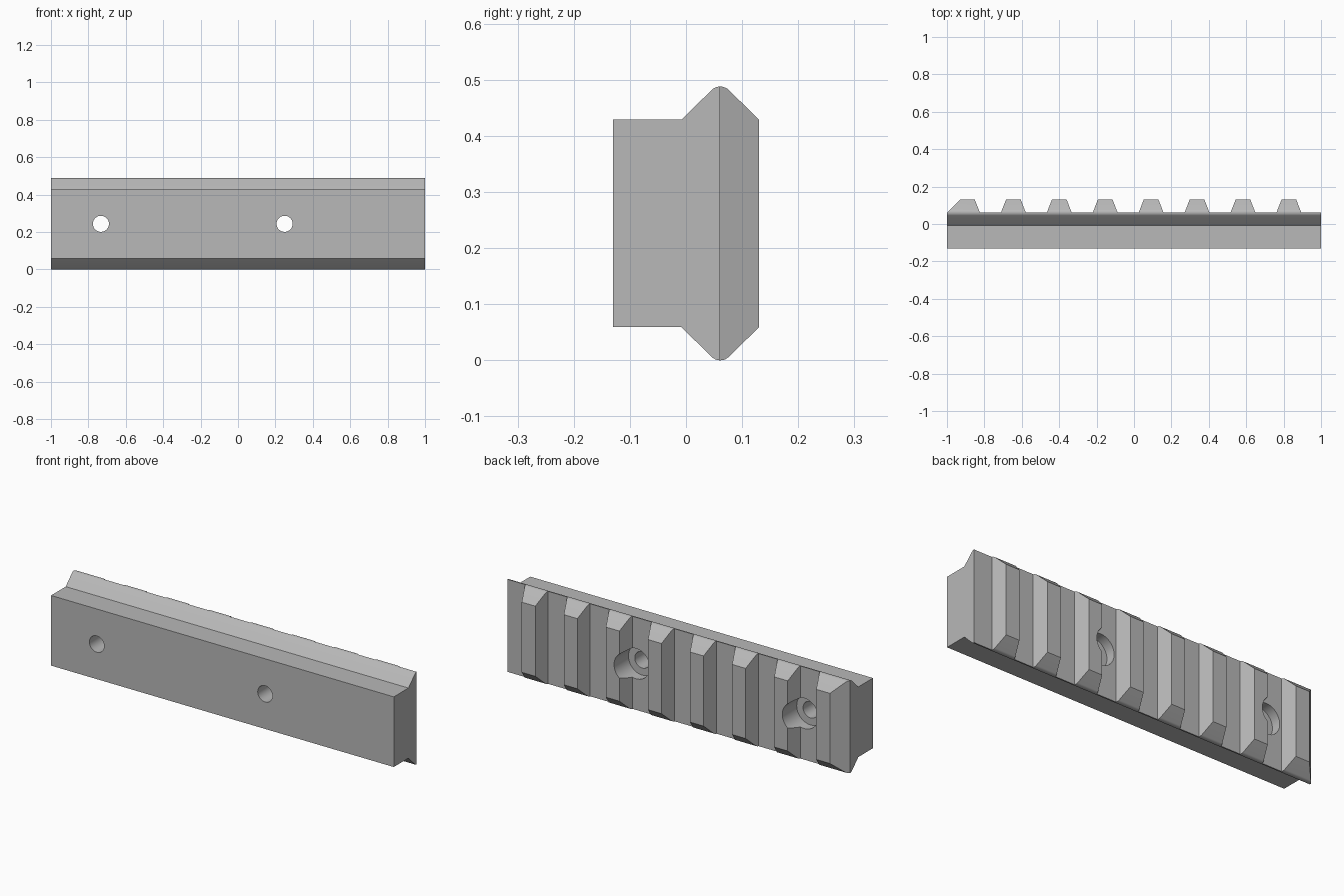
import bpy, bmesh
from math import sin, cos, radians, pi
from mathutils import Matrix, Vector

cube = bpy.data.objects.get("Cube")
if cube:
    bpy.data.objects.remove(cube, do_unlink=True)

HEIGHT, FLOOR, BACK = 0.488, 0.061, 0.13
PITCH, TOOTH, FLANK = 0.2455, 0.133, 0.027

steel = bpy.data.materials.new("plain_grey")
steel.use_nodes = True
grey = (0.48, 0.48, 0.48, 1)
steel.diffuse_color = grey
steel.node_tree.nodes["Principled BSDF"].inputs["Base Color"].default_value = grey


def make_object(name, bm):
    bmesh.ops.recalc_face_normals(bm, faces=bm.faces)
    mesh = bpy.data.meshes.new(name)
    bm.to_mesh(mesh)
    bm.free()
    mesh.materials.append(steel)
    obj = bpy.data.objects.new(name, mesh)
    bpy.context.collection.objects.link(obj)
    return obj


def prism(name, points, direction):
    """Extrude a closed outline along a direction."""
    bm = bmesh.new()
    face = bm.faces.new([bm.verts.new(p) for p in points])
    new = bmesh.ops.extrude_face_region(bm, geom=[face], use_keep_orig=True)["geom"]
    verts = [v for v in new if isinstance(v, bmesh.types.BMVert)]
    bmesh.ops.translate(bm, verts=verts, vec=Vector(direction))
    return make_object(name, bm)


def cylinder(name, x, radius, y0, y1):
    bm = bmesh.new()
    place = Matrix.Translation((x, (y0 + y1) / 2, HEIGHT / 2)) @ Matrix.Rotation(pi / 2, 4, 'X')
    bmesh.ops.create_cone(bm, cap_ends=True, segments=48, radius1=radius,
                          radius2=radius, depth=y1 - y0, matrix=place)
    return make_object(name, bm)


# Rail body: upper half of the cross-section, with a rounded crest, then its mirror
R = 0.022
upper = [(-0.13, 0.429), (-0.008, 0.429)]
for i in range(9):
    a = radians(135 - i * 90 / 8)
    upper.append((FLOOR + R * cos(a), HEIGHT - R + R * sin(a)))
upper.append((BACK, 0.429))
section = upper + [(y, HEIGHT - z) for y, z in reversed(upper)]
rail = prism("toothed_rail", [(-1, y, z) for y, z in section], (2, 0, 0))

# Grooves between the teeth, open at the last end
cutters = []
top = 0.16
lean = FLANK * (top - FLOOR) / (BACK - FLOOR)
for k in range(8):
    start = -0.957 + PITCH * k + TOOTH
    end = start + PITCH - TOOTH if k < 7 else 1.1
    outline = [(start, FLOOR), (end, FLOOR), (end + lean, top), (start - lean, top)]
    cutters.append(prism("groove_cutter", [(x, y, -0.1) for x, y in outline], (0, 0, 0.7)))

# Sloped face on the first tooth
slope = [(-1.05, FLOOR - 0.05), (-0.9, FLOOR + 0.1), (-1.05, FLOOR + 0.1)]
cutters.append(prism("slope_cutter", [(x, y, -0.1) for x, y in slope], (0, 0, 0.7)))

# Screw holes with wide recesses at the back
for x in (-0.733, 0.249):
    cutters.append(cylinder("hole_cutter", x, 0.043, -0.3, 0.3))
    cutters.append(cylinder("recess_cutter", x, 0.08, 0.01, 0.3))

bpy.ops.object.select_all(action='DESELECT')
bpy.context.view_layer.objects.active = rail
rail.select_set(True)
for cutter in cutters:
    cutter.hide_render = True
    mod = rail.modifiers.new("cut", 'BOOLEAN')
    mod.operation, mod.solver, mod.object = 'DIFFERENCE', 'EXACT', cutter
    bpy.ops.object.modifier_apply(modifier=mod.name)
    bpy.data.objects.remove(cutter, do_unlink=True)

bpy.ops.object.shade_smooth_by_angle(angle=radians(25))
